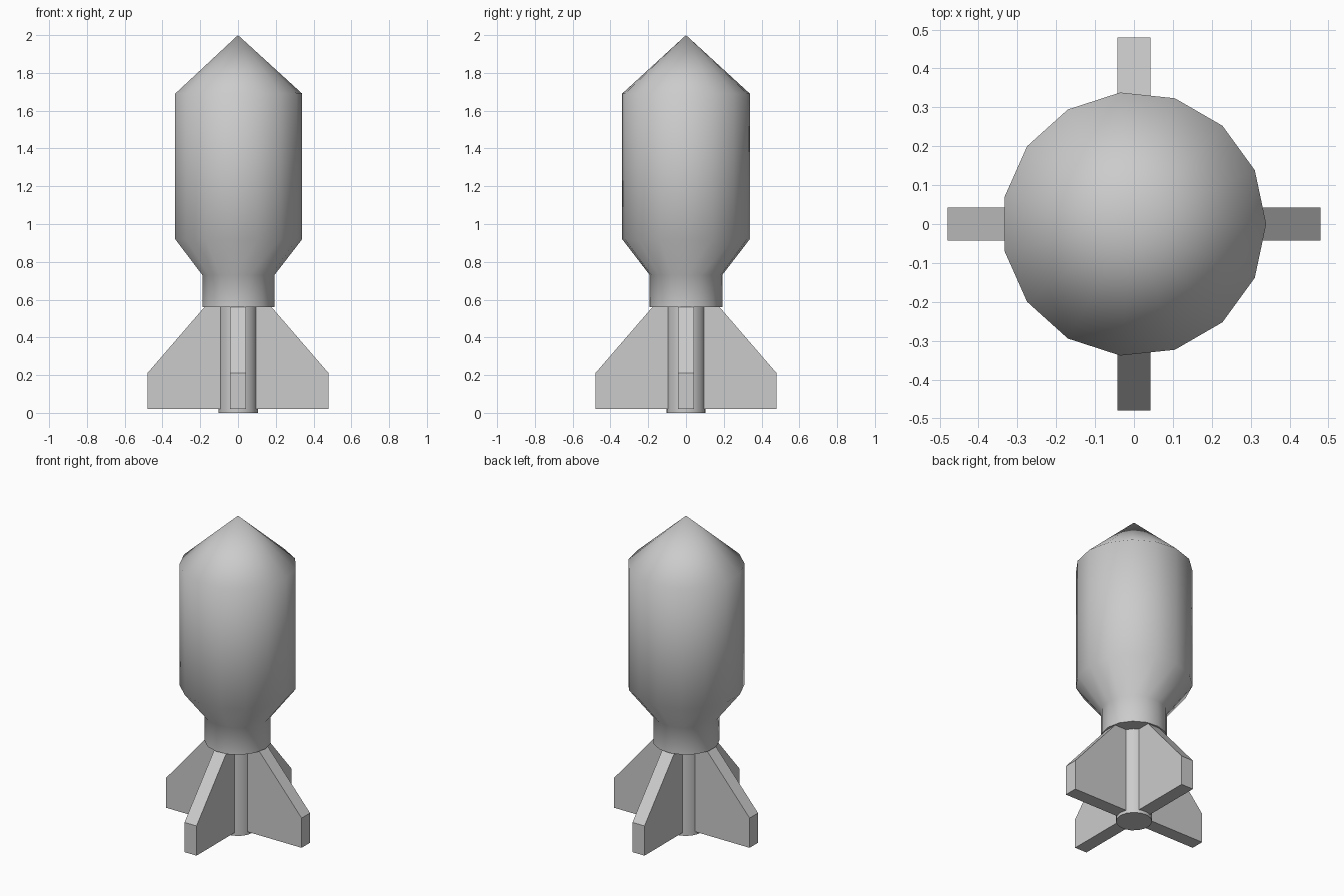
import bpy, bmesh, math
from mathutils import Matrix

if "Cube" in bpy.data.objects:
    bpy.data.objects.remove(bpy.data.objects["Cube"])

SIDES = 15


def finish(name, bm, smooth_angle=None):
    bmesh.ops.recalc_face_normals(bm, faces=bm.faces)
    me = bpy.data.meshes.new(name)
    bm.to_mesh(me)
    bm.free()
    ob = bpy.data.objects.new(name, me)
    bpy.context.collection.objects.link(ob)
    if smooth_angle:
        bpy.ops.object.select_all(action='DESELECT')
        ob.select_set(True)
        bpy.context.view_layer.objects.active = ob
        bpy.ops.object.shade_smooth_by_angle(angle=math.radians(smooth_angle))
    return ob


def lathe(name, profile, tip_z=None):
    """Stack rings of (radius, z), cap the bottom, close the top with a point or a cap."""
    bm = bmesh.new()
    rings = [[bm.verts.new((r * math.cos(i * math.tau / SIDES),
                            r * math.sin(i * math.tau / SIDES), z))
              for i in range(SIDES)] for r, z in profile]
    for a, b in zip(rings, rings[1:]):
        for i in range(SIDES):
            j = (i + 1) % SIDES
            bm.faces.new((a[i], a[j], b[j], b[i]))
    bm.faces.new(rings[0])
    top = rings[-1]
    if tip_z is None:
        bm.faces.new(top)
    else:
        tip = bm.verts.new((0, 0, tip_z))
        for i in range(SIDES):
            bm.faces.new((top[i], top[(i + 1) % SIDES], tip))
    return finish(name, bm, 60)


def fin(name, angle):
    """Flat plate with a sloped top edge, turned about the stem."""
    bm = bmesh.new()
    outline = [(0.05, 0.02), (0.48, 0.02), (0.48, 0.21), (0.178, 0.56), (0.05, 0.56)]
    face = bm.faces.new([bm.verts.new((x, -0.0425, z)) for x, z in outline])
    ext = bmesh.ops.extrude_face_region(bm, geom=[face])
    moved = [g for g in ext['geom'] if isinstance(g, bmesh.types.BMVert)]
    bmesh.ops.translate(bm, verts=moved, vec=(0, 0.085, 0))
    bm.transform(Matrix.Rotation(angle, 4, 'Z'))
    return finish(name, bm)


# Body with neck, shoulder and pointed nose
lathe("body", [(0.193, 0.56), (0.193, 0.73), (0.34, 0.92), (0.34, 1.69)], tip_z=2.0)

# Tail stem
lathe("tail_stem", [(0.105, 0.0), (0.105, 0.57)])

# Four tail fins
for k, side in enumerate(("right", "back", "left", "front")):
    fin(f"{side}_fin", k * math.pi / 2)
